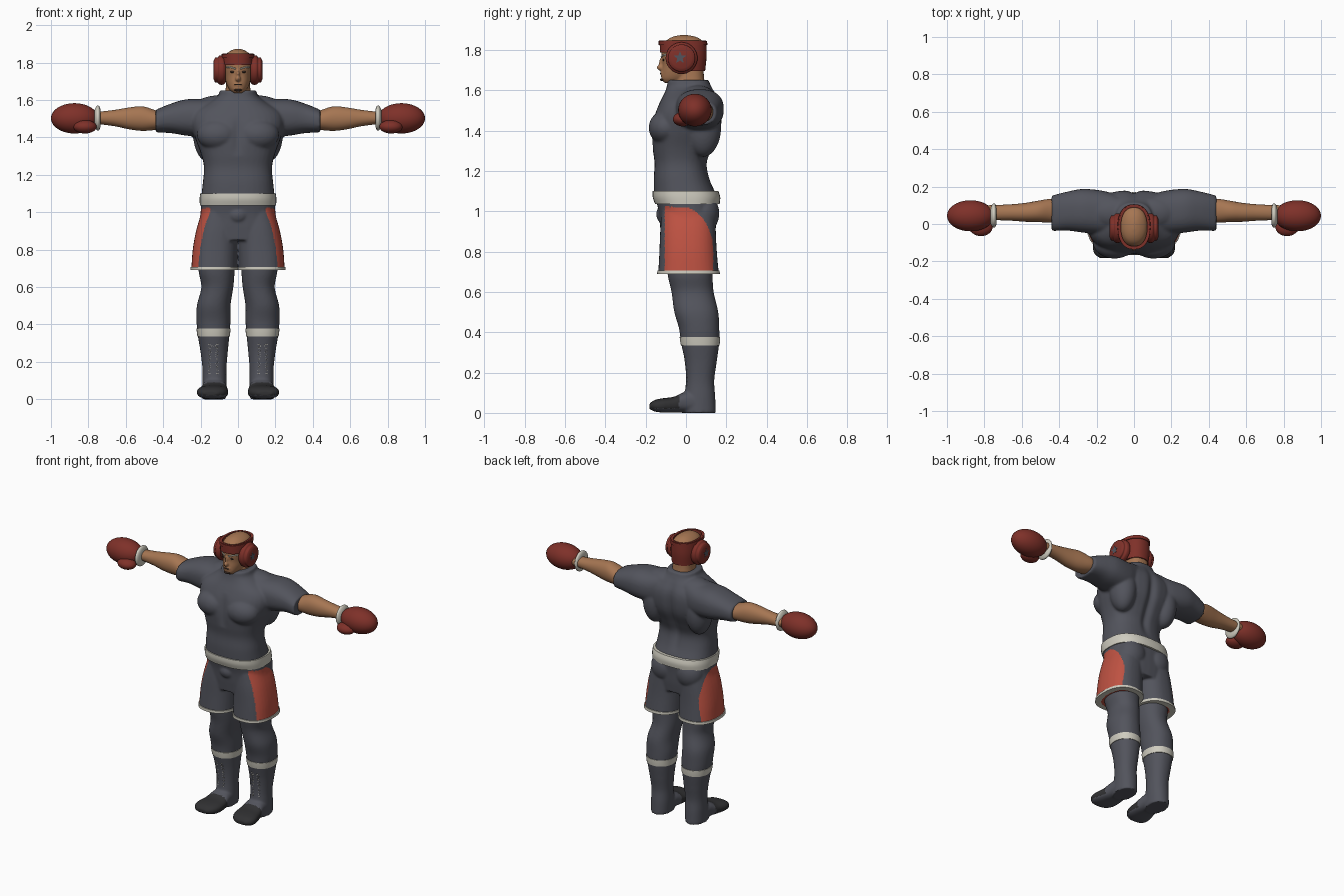
import bpy, bmesh, math
from mathutils import Matrix, Vector

cube = bpy.data.objects.get("Cube")
if cube:
    bpy.data.objects.remove(cube, do_unlink=True)


def material(name, r, g, b):
    m = bpy.data.materials.new(name)
    m.use_nodes = True
    m.diffuse_color = (r, g, b, 1)
    node = next(n for n in m.node_tree.nodes if n.type == 'BSDF_PRINCIPLED')
    node.inputs["Base Color"].default_value = (r, g, b, 1)
    node.inputs["Roughness"].default_value = 0.8
    return m


SLATE = material("slate cloth", .085, .088, .108)
CREAM = material("cream trim", .62, .6, .52)
RED = material("bright red cloth", .52, .085, .055)
LEATHER = material("dark red leather", .21, .03, .022)
SKIN = material("tan skin", .38, .18, .085)
DARK = material("dark toe leather", .03, .03, .032)
HAIR = material("dark brown", .05, .028, .02)


def section(rows, t):
    """Smoothly interpolated bounds (a0, a1, b0, b1) of a loft at position t."""
    i = max([k for k in range(len(rows) - 1) if rows[k][0] <= t], default=0)
    p0, p1, p2, p3 = (rows[min(max(i + d, 0), len(rows) - 1)] for d in (-1, 0, 1, 2))
    h = p2[0] - p1[0]
    u = (t - p1[0]) / h
    out = []
    for k in range(1, 5):
        m1 = (p2[k] - p0[k]) / (p2[0] - p0[0]) * h
        m2 = (p3[k] - p1[k]) / (p3[0] - p1[0]) * h
        d = p2[k] - p1[k]
        out.append(p1[k] + u * (m1 + u * (3 * d - 2 * m1 - m2 + u * (m1 + m2 - 2 * d))))
    return out


def front(rows, t, x, n):
    """The y of the front surface of an upright loft."""
    a0, a1, b0, b1 = section(rows, t)
    u = min(1, abs(2 * x - a0 - a1) / (a1 - a0))
    return (b0 + b1) / 2 - (b1 - b0) / 2 * (1 - u ** n) ** (1 / n)


def loft(bm, rows, axis='z', n=2.4, lo=None, hi=None, grow=0, cap=True, side=1, steps=24, sides=36):
    lo = rows[0][0] if lo is None else lo
    hi = rows[-1][0] if hi is None else hi
    rings = []
    for j in range(steps + 1):
        t = lo + (hi - lo) * j / steps
        a0, a1, b0, b1 = section(rows, t)
        ring = []
        for k in range(sides):
            c, s = math.cos(math.tau * k / sides), math.sin(math.tau * k / sides)
            a = (a0 + a1) / 2 + ((a1 - a0) / 2 + grow) * math.copysign(abs(c) ** (2 / n), c)
            b = (b0 + b1) / 2 + ((b1 - b0) / 2 + grow) * math.copysign(abs(s) ** (2 / n), s)
            x, y, z = {'x': (t, a, b), 'y': (a, t, b), 'z': (a, b, t)}[axis]
            ring.append(bm.verts.new((x * side, y, z)))
        rings.append(ring)
    for r, q in zip(rings, rings[1:]):
        for k in range(sides):
            m = (k + 1) % sides
            bm.faces.new((r[k], r[m], q[m], q[k]))
    if cap:
        bm.faces.new(rings[0])
        bm.faces.new(rings[-1])


def ball(bm, center, radii, side=1):
    x, y, z = center
    bmesh.ops.create_uvsphere(bm, u_segments=32, v_segments=20, radius=1,
                              matrix=Matrix.Translation((x * side, y, z)) @ Matrix.Diagonal((*radii, 1)))


def finish(name, bm, mats, voxel=0, thick=0, sculpt=None, rule=None):
    bmesh.ops.recalc_face_normals(bm, faces=bm.faces)
    mesh = bpy.data.meshes.new(name)
    bm.to_mesh(mesh)
    bm.free()
    ob = bpy.data.objects.new(name, mesh)
    bpy.context.scene.collection.objects.link(ob)
    if voxel:
        mod = ob.modifiers.new("merge", 'REMESH')
        mod.mode, mod.voxel_size = 'VOXEL', voxel
        mod = ob.modifiers.new("soften", 'SMOOTH')
        mod.factor, mod.iterations = .5, 5
    if thick:
        ob.modifiers.new("thickness", 'SOLIDIFY').thickness = thick
    if voxel or thick:
        graph = bpy.context.evaluated_depsgraph_get()
        mesh = bpy.data.meshes.new_from_object(ob.evaluated_get(graph))
        ob.modifiers.clear()
        ob.data = mesh
    if sculpt:
        for v in mesh.vertices:
            sculpt(v.co)
    mesh.materials.clear()
    for m in mats:
        mesh.materials.append(m)
    for p in mesh.polygons:
        p.use_smooth = True
        p.material_index = int(bool(rule and rule(p.center)))
    mesh.set_sharp_from_angle(angle=math.radians(50))
    return ob


def cords(name, lines, radius, mat):
    curve = bpy.data.curves.new(name, 'CURVE')
    curve.dimensions, curve.bevel_depth, curve.bevel_resolution = '3D', radius, 1
    for pts in lines:
        sp = curve.splines.new('POLY')
        sp.points.add(len(pts) - 1)
        for p, co in zip(sp.points, pts):
            p.co = (*co, 1)
    curve.materials.append(mat)
    bpy.context.scene.collection.objects.link(bpy.data.objects.new(name, curve))


def centred(rows):
    return [(t, -w, w, f, b) for t, w, f, b in rows]


SIDES = (("left", 1), ("right", -1))

# Shirt: torso, chest and back muscles, sleeves
TORSO = centred([(1.07, .198, -.158, .155), (1.16, .188, -.16, .118), (1.24, .182, -.156, .105),
                 (1.31, .197, -.165, .13), (1.4, .23, -.17, .17), (1.48, .25, -.155, .18),
                 (1.54, .23, -.13, .172), (1.59, .15, -.105, .145), (1.62, .108, -.095, .125),
                 (1.652, .098, -.09, .112)])
SLEEVE = [(.1, -.05, .16, 1.4, 1.62), (.18, -.055, .18, 1.4, 1.606), (.28, -.045, .187, 1.41, 1.603),
          (.36, -.035, .172, 1.423, 1.58), (.44, -.038, .152, 1.426, 1.548)]
bm = bmesh.new()
loft(bm, TORSO, n=2.5, steps=40)
for _, s in SIDES:
    loft(bm, SLEEVE, 'x', side=s)
    ball(bm, (.105, -.1, 1.415), (.115, .085, .085), s)
    ball(bm, (.16, .085, 1.42), (.08, .09, .15), s)
    ball(bm, (.1, .06, 1.565), (.13, .085, .06), s)


def muscle_grooves(co):
    groove = math.exp(-(co.x / .025) ** 2)
    if co.y > .05 and 1.12 < co.z < 1.62:
        co.y -= .02 * groove * math.sin(math.pi * (co.z - 1.12) / .5)
    if co.y < -.08 and 1.3 < co.z < 1.52:
        co.y += .012 * groove * math.sin(math.pi * (co.z - 1.3) / .22)


finish("shirt", bm, [SLATE], voxel=.008, sculpt=muscle_grooves)

# Trunks with side panels
PELVIS = centred([(.85, .2, -.12, .14), (.92, .212, -.128, .148), (1, .2, -.136, .152), (1.08, .199, -.155, .158)])
TRUNK_LEG = [(.69, .004, .25, -.138, .163), (.8, .001, .242, -.132, .153),
             (.9, -.002, .224, -.128, .148), (1, -.005, .195, -.12, .145)]
bm = bmesh.new()
loft(bm, PELVIS, n=2.5)
ball(bm, (0, -.1, .985), (.06, .048, .05))
for _, s in SIDES:
    loft(bm, TRUNK_LEG, side=s)
    ball(bm, (.09, .085, .99), (.095, .08, .1), s)


def side_panel(c):
    t = max(0, (c.z - .8) / .225)
    return abs(c.x) > .12 and c.z < 1.022 and -.105 < c.y < -.03 + .165 * math.sqrt(max(0, 1 - t * t))


finish("trunks", bm, [SLATE, RED], voxel=.007, rule=side_panel)

# Waistband and trunk hems
bm = bmesh.new()
loft(bm, centred([(1.035, .201, -.15, .164), (1.07, .202, -.162, .167), (1.1, .2, -.163, .158)]),
     n=2.5, grow=.003, steps=6)
finish("waistband", bm, [CREAM])
bm = bmesh.new()
for _, s in SIDES:
    loft(bm, TRUNK_LEG, lo=.69, hi=.707, grow=.005, steps=2, side=s)
finish("trunk_hems", bm, [CREAM])

# Legs, boots and their trim
LEG = [(0, .065, .19, -.02, .148), (.08, .062, .19, -.008, .145), (.16, .062, .19, 0, .14),
       (.25, .055, .2, -.005, .152), (.35, .045, .216, -.025, .165), (.42, .04, .222, -.035, .165),
       (.5, .04, .22, -.058, .16), (.6, .025, .196, -.072, .137), (.68, .018, .21, -.09, .132),
       (.78, .01, .215, -.1, .13)]
FOOT = [(-.182, .105, .185, .02, .045), (-.16, .075, .212, .008, .062), (-.12, .055, .22, .002, .072),
        (-.06, .053, .207, .002, .08), (0, .06, .193, .002, .105), (.1, .068, .185, .002, .1)]
for label, s in SIDES:
    bm = bmesh.new()
    loft(bm, LEG, n=2.2, side=s, steps=48)
    loft(bm, FOOT, 'y', n=2.6, side=s)
    finish(label + "_leg_and_boot", bm, [SLATE, DARK], voxel=.007,
           rule=lambda c: c.y < -.035 and .022 < c.z < .09)
    bm = bmesh.new()
    loft(bm, LEG, n=2.2, lo=.335, hi=.377, grow=.003, steps=4, side=s)
    finish(label + "_boot_band", bm, [CREAM])
    laces = []
    for flip in (1, -1):
        line = []
        for k in range(9):
            z = .135 + .02 * k
            x = .132 + flip * .027 * (-1) ** k
            line.append((x * s, front(LEG, z, x, 2.2) - .001, z))
        laces.append(line)
    cords(label + "_boot_laces", laces, .0025, CREAM)

# Forearms, cuffs and gloves
FOREARM = [(.4, .01, .13, 1.445, 1.535), (.44, .008, .135, 1.44, 1.545), (.51, .01, .125, 1.435, 1.566),
           (.58, .012, .113, 1.443, 1.56), (.66, .018, .105, 1.46, 1.547), (.78, .022, .1, 1.475, 1.533)]
for label, s in SIDES:
    bm = bmesh.new()
    loft(bm, FOREARM, 'x', n=2.1, side=s)
    finish(label + "_forearm", bm, [SKIN])
    bm = bmesh.new()
    loft(bm, [(.735, 0, .09, 1.457, 1.55), (.742, -.017, .107, 1.44, 1.567), (.755, -.018, .108, 1.438, 1.568),
              (.766, 0, .09, 1.455, 1.55)], 'x', n=2, side=s, steps=10)
    finish(label + "_cuff", bm, [CREAM])
    bm = bmesh.new()
    ball(bm, (.874, .044, 1.502), (.126, .083, .081), s)
    ball(bm, (.818, -.015, 1.457), (.062, .05, .036), s)
    finish(label + "_glove", bm, [LEATHER])

# Neck, head and face
HEAD = centred([(1.637, .026, -.108, -.03), (1.655, .046, -.122, .03), (1.69, .063, -.121, .07),
                (1.73, .071, -.117, .088), (1.77, .077, -.121, .095), (1.81, .077, -.12, .098),
                (1.845, .063, -.1, .082), (1.866, .035, -.066, .048), (1.874, .01, -.03, .01)])
bm = bmesh.new()
loft(bm, centred([(1.6, .075, -.06, .1), (1.66, .066, -.05, .09), (1.74, .062, -.04, .085)]))
loft(bm, HEAD, n=2.2, steps=40)
ball(bm, (0, -.12, 1.713), (.015, .026, .016))
ball(bm, (0, -.115, 1.735), (.009, .02, .032))
ball(bm, (0, -.116, 1.683), (.024, .011, .014))
finish("head", bm, [SKIN], voxel=.005)

brows = [[(x * s, front(HEAD, z, x, 2.2) - .002, z)
          for x, z in ((.012, 1.766), (.03, 1.772), (.045, 1.776), (.06, 1.775))] for _, s in SIDES]
cords("eyebrows", brows, .004, CREAM)
bm = bmesh.new()
for _, s in SIDES:
    ball(bm, (.03, front(HEAD, 1.75, .03, 2.2), 1.75), (.014, .004, .005), s)
ball(bm, (0, -.126, 1.683), (.021, .003, .003))
ball(bm, (0, -.117, 1.653), (.022, .012, .007))
finish("eyes_mouth_and_beard", bm, [HAIR])

# Headguard: open-topped shell, ear pads and star plates
GUARD = centred([(1.695, .08, -.12, .095), (1.77, .086, -.128, .102), (1.848, .082, -.131, .1)])
bm = bmesh.new()
loft(bm, GUARD, n=2.3, cap=False, steps=20)
loft(bm, GUARD, n=2.3, lo=1.825, hi=1.846, grow=.005, cap=False, steps=3)
opening = [f for f in bm.faces if f.calc_center_median().z < 1.785 and f.calc_center_median().y < -.02]
bmesh.ops.delete(bm, geom=opening, context='FACES')
finish("headguard", bm, [LEATHER], thick=.012)
for label, s in SIDES:
    bm = bmesh.new()
    pad = [(x, -.022 - r, -.022 + r, 1.76 - r, 1.76 + r)
           for x, r in ((.068, .07), (.08, .078), (.1, .077), (.108, .068), (.122, .066), (.13, .05))]
    loft(bm, pad, 'x', n=2, side=s)
    finish(label + "_ear_pad", bm, [LEATHER])
    bm = bmesh.new()
    star = [bm.verts.new((.131 * s, -.03 + r * math.sin(k * math.pi / 5), 1.762 + r * math.cos(k * math.pi / 5)))
            for k in range(10) for r in [.014 if k % 2 else .032]]
    plate = bmesh.ops.extrude_face_region(bm, geom=[bm.faces.new(star)])["geom"]
    bmesh.ops.translate(bm, vec=Vector((-.004 * s, 0, 0)),
                        verts=[v for v in plate if isinstance(v, bmesh.types.BMVert)])
    finish(label + "_star_plate", bm, [SLATE])
